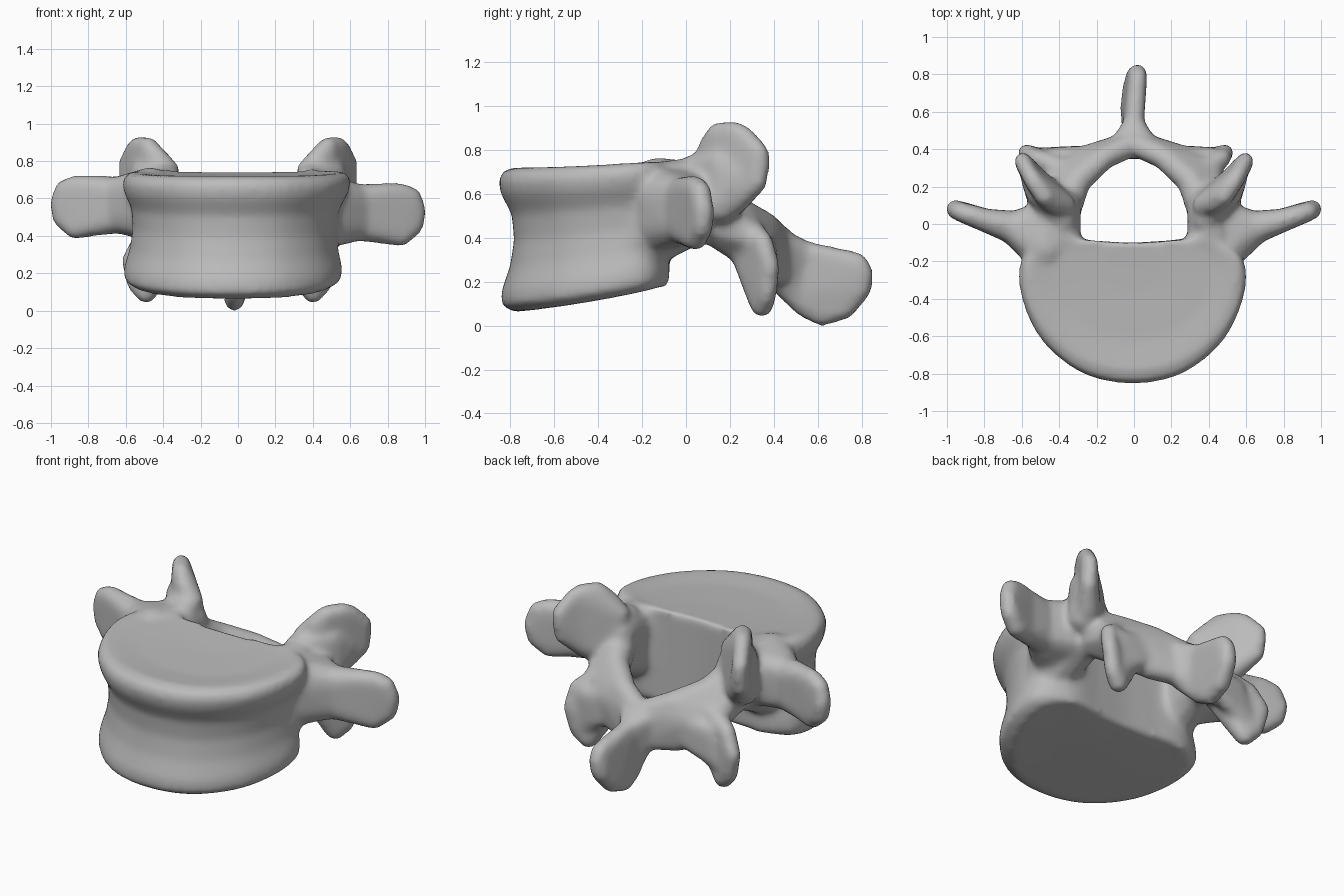
import bpy, bmesh
from mathutils import Matrix, Vector, geometry

cube = bpy.data.objects.get("Cube")
if cube:
    bpy.data.objects.remove(cube, do_unlink=True)

bone = bpy.data.materials.new("bone_grey")
bone.use_nodes = True
colour = (0.5, 0.5, 0.5, 1)
bone.diffuse_color = colour
bone.node_tree.nodes["Principled BSDF"].inputs["Base Color"].default_value = colour

bm = bmesh.new()


def hull(balls, side=1, dz=0):
    """Skin stretched over balls given as (x, y, z, radius)."""
    part = bmesh.new()
    for x, y, z, r in balls:
        centre = Matrix.Translation((side * x, y, z + dz))
        bmesh.ops.create_icosphere(part, subdivisions=2, radius=r, matrix=centre)
    out = bmesh.ops.convex_hull(part, input=part.verts)
    loose = set(out["geom_interior"]) | set(out["geom_unused"])
    bmesh.ops.delete(part, geom=[v for v in loose if isinstance(v, bmesh.types.BMVert)],
                     context='VERTS')
    bmesh.ops.recalc_face_normals(part, faces=part.faces)
    mesh = bpy.data.meshes.new("part")
    part.to_mesh(mesh)
    part.free()
    bm.from_mesh(mesh)
    bpy.data.meshes.remove(mesh)


def chain(*groups, **options):
    """Hulls joining each group of balls to the next."""
    for a, b in zip(groups, groups[1:]):
        hull(a + b, **options)


# Body: rounded outline lofted with a narrow waist and curved end plates
half = [(0, -.855), (.27, -.80), (.49, -.62), (.6, -.38), (.59, -.18), (.42, -.08), (.2, -.09)]
ring = half + [(0, -.10)] + [(-x, y) for x, y in half[:0:-1]]
plan = []
for i in range(len(ring)):
    a, b, c, d = (Vector(ring[(i + k) % len(ring)]) for k in (-1, 0, 1, 2))
    curve = geometry.interpolate_bezier(b, b + (c - a) / 6, c - (d - b) / 6, c, 7)
    plan += [p.to_2d() for p in curve[:-1]]
levels = [(.015, .3), (.015, .6), (0, .9), (.06, .985), (.16, .98), (.32, .93), (.5, .905),
          (.68, .92), (.82, .985), (.91, 1), (.98, .97), (1, .9), (.98, .7), (.975, .35)]
loops = []
for t, scale in levels:
    loop = []
    for x, y in plan:
        px, py = x * scale * (.965 + .035 * t) - .03 + .025 * t, (y + .1) * scale - .1
        d = py + .84
        low, high = .055 + .09 * d + .1 * d * d, .72 + .01 * d + .05 * d * d
        loop.append(bm.verts.new((px, py, low + (high - low) * t)))
    loops.append(loop)
count = len(plan)
for a, b in zip(loops, loops[1:]):
    for i in range(count):
        j = (i + 1) % count
        bm.faces.new((a[i], a[j], b[j], b[i]))
bm.faces.new(loops[0][::-1])
bm.faces.new(loops[-1])

for side, dz in ((1, 0), (-1, .04)):
    # Pedicle
    chain([(.42, -.2, .6, .13), (.42, -.2, .38, .13)],
          [(.4, -.04, .64, .12), (.41, -.04, .45, .12)],
          [(.38, .09, .64, .10), (.39, .1, .49, .10)], side=side)
    # Transverse process
    chain([(.47, -.13, .6, .13), (.47, -.13, .45, .12),
           (.47, .02, .6, .11), (.47, .02, .47, .10)],
          [(.64, -.02, .59, .09), (.64, -.02, .46, .09)],
          [(.78, .015, .62, .065), (.78, .015, .42, .065)],
          [(.87, .045, .63, .055), (.93, .065, .61, .052), (.96, .08, .53, .05),
           (.94, .075, .45, .052), (.87, .045, .395, .055)], side=side, dz=dz)
    # Superior articular process, a curved blade with a thick foot
    chain([(.595, .335, .79, .046), (.595, .34, .73, .044), (.59, .325, .65, .046)],
          [(.555, .26, .87, .046), (.53, .22, .885, .05), (.51, .22, .57, .07)],
          [(.48, .15, .875, .055), (.43, .11, .82, .055),
           (.37, .1, .75, .06), (.42, .12, .58, .09)], side=side)
    hull([(.5, .16, .74, .075), (.49, .16, .55, .09),
          (.38, .03, .7, .08), (.55, .26, .68, .06)], side)
    # Neck of the arch and lamina
    chain([(.375, .09, .57, .10), (.4, .1, .47, .09)],
          [(.305, .23, .52, .075), (.4, .26, .42, .08), (.31, .28, .32, .06)],
          [(.16, .355, .46, .065), (.27, .36, .38, .06), (.21, .365, .25, .06)],
          [(0, .43, .39, .065), (0, .44, .24, .065)], side=side)
    # Inferior articular process
    tip = .09 if side < 0 else 0
    hull([(.36, .28, .44, .07), (.47 + tip / 2, .35, .38, .05),
          (.49 + tip, .385, .27, .045), (.46 + tip, .37, .14, .045),
          (.40 + tip, .345, .09, .055), (.34 + tip, .32, .19, .06),
          (.35, .27, .3, .06)], side)
    # Web joining the lamina to the inferior process
    hull([(.27, .36, .38, .055), (.26, .37, .27, .05), (.42, .36, .36, .05),
          (.4 + tip, .365, .18, .045)], side)

# Spinous process, a flat blade with a flared root
chain([(.06, .42, .37, .07), (-.06, .42, .37, .07), (0, .43, .24, .085)],
      [(0, .54, .335, .055), (-.01, .50, .13, .055)],
      [(.01, .66, .305, .052), (.02, .78, .285, .052), (.02, .805, .24, .052),
       (.01, .795, .17, .055), (-.01, .72, .08, .055), (-.02, .62, .05, .055),
       (-.02, .54, .085, .05)])

mesh = bpy.data.meshes.new("vertebra")
bm.to_mesh(mesh)
bm.free()
mesh.materials.append(bone)
vertebra = bpy.data.objects.new("vertebra", mesh)
bpy.context.collection.objects.link(vertebra)

# Fuse the parts into one soft surface
fuse = vertebra.modifiers.new("fuse", 'REMESH')
fuse.mode = 'VOXEL'
fuse.voxel_size = .018
fuse.use_smooth_shade = True
soften = vertebra.modifiers.new("soften", 'SMOOTH')
soften.factor = .5
soften.iterations = 10
